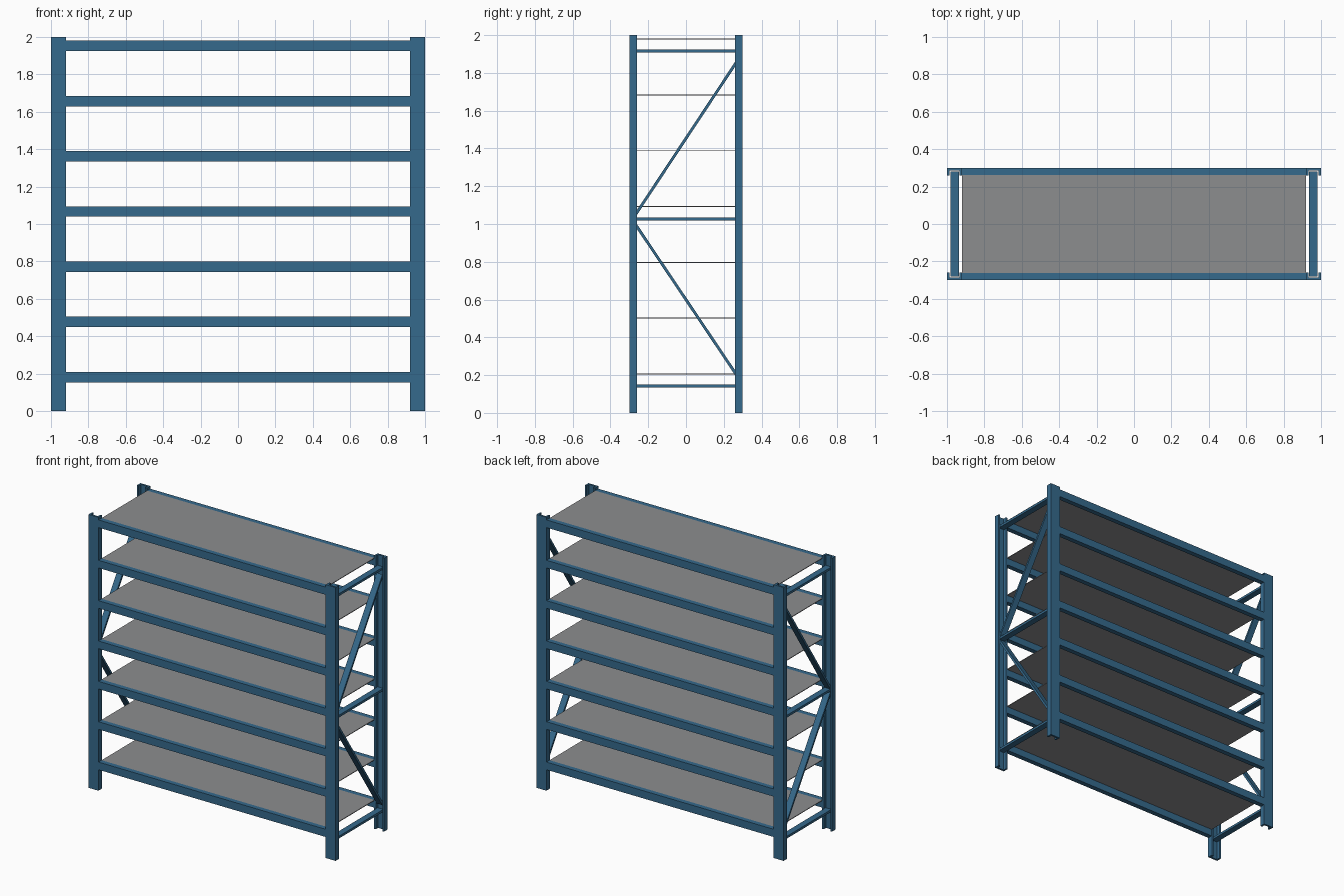
import bpy, bmesh, math
from mathutils import Matrix, Vector

if "Cube" in bpy.data.objects:
    bpy.data.objects.remove(bpy.data.objects["Cube"])


def material(name, rgb):
    m = bpy.data.materials.new(name)
    m.diffuse_color = (*rgb, 1)
    m.use_nodes = True
    m.node_tree.nodes["Principled BSDF"].inputs["Base Color"].default_value = m.diffuse_color
    return m


BLUE = material("blue_steel", (0.036, 0.142, 0.262))
GREY = material("grey_panel", (0.265, 0.268, 0.275))


def finish(name, bm, mat):
    bmesh.ops.recalc_face_normals(bm, faces=bm.faces)
    me = bpy.data.meshes.new(name)
    bm.to_mesh(me)
    bm.free()
    me.materials.append(mat)
    ob = bpy.data.objects.new(name, me)
    bpy.context.collection.objects.link(ob)
    return ob


def box(name, centre, size, mat, tilt=0.0):
    bm = bmesh.new()
    bmesh.ops.create_cube(bm, size=1, matrix=Matrix.Translation(centre)
                          @ Matrix.Rotation(tilt, 4, 'X') @ Matrix.Diagonal((*size, 1)))
    return finish(name, bm, mat)


def upright(name, sx, sy):
    # U channel, open towards the middle of the rack
    w, o, i, t = 0.04, 0.30, 0.26, 0.014
    prof = [(-w, i), (-w, o), (w, o), (w, i), (w - t, i),
            (w - t, o - t), (t - w, o - t), (t - w, i)]
    bm = bmesh.new()
    f = bm.faces.new([bm.verts.new((sx * 0.96 + x, sy * y, 0)) for x, y in prof])
    ext = bmesh.ops.extrude_face_region(bm, geom=[f])
    top = [v for v in ext["geom"] if isinstance(v, bmesh.types.BMVert)]
    bmesh.ops.translate(bm, vec=(0, 0, 2), verts=top)
    return finish(name, bm, BLUE)


def diagonal(name, x, a, b):
    a, b = Vector((x, *a)), Vector((x, *b))
    d = b - a
    box(name, (a + b) / 2, (0.046, d.length, 0.015), BLUE, math.atan2(d.z, d.y))


# End frames: uprights, cross bars and diagonal braces
for side, sx in (("left", -1), ("right", 1)):
    for face, sy in (("front", -1), ("back", 1)):
        upright(f"{side}_{face}_upright", sx, sy)
    x = sx * 0.958
    for n, z in enumerate((0.142, 1.027, 1.916)):
        box(f"{side}_cross_bar_{n + 1}", (x, 0, z), (0.046, 0.56, 0.017), BLUE)
    diagonal(f"{side}_upper_brace", x, (-0.275, 1.038), (0.275, 1.869))
    diagonal(f"{side}_lower_brace", x, (-0.275, 1.009), (0.275, 0.190))

# Shelf levels: front and back beams with a thin panel between them
for n in range(7):
    z = 0.209 + n * 0.2953
    for face, sy in (("front", -1), ("back", 1)):
        box(f"{face}_beam_{n + 1}", (0, sy * 0.281, z - 0.028), (1.84, 0.036, 0.056), BLUE)
    box(f"shelf_panel_{n + 1}", (0, 0, z - 0.0025), (1.84, 0.526, 0.005), GREY)
